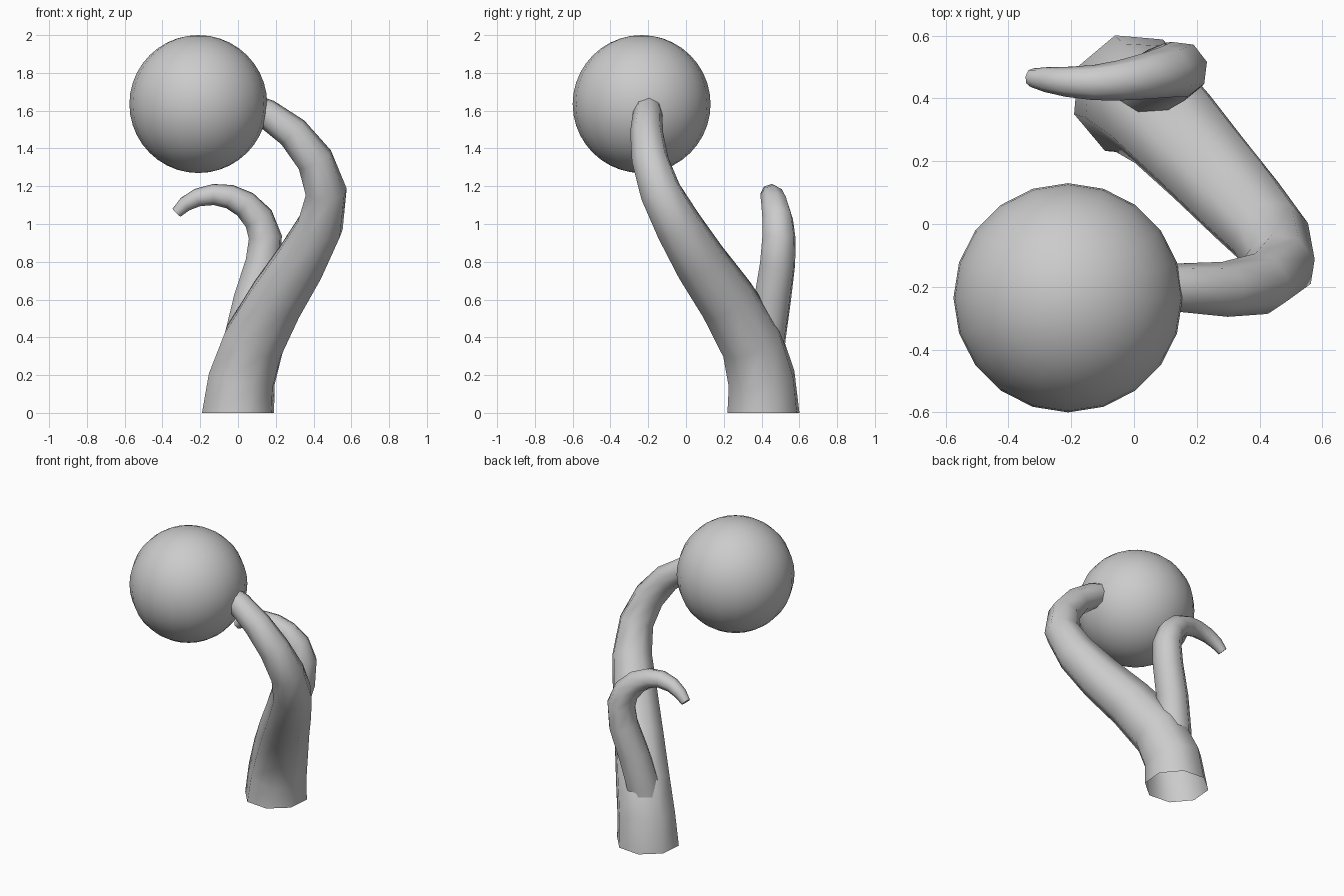
import bpy, bmesh, math
from mathutils import Vector

if "Cube" in bpy.data.objects:
    bpy.data.objects.remove(bpy.data.objects["Cube"])


def smooth(obj, angle):
    bpy.ops.object.select_all(action='DESELECT')
    obj.select_set(True)
    bpy.context.view_layer.objects.active = obj
    bpy.ops.object.shade_smooth_by_angle(angle=math.radians(angle))


def tube(name, path, sides=8, turn=17.5, start=None):
    """Tapered tube through (x, y, z, radius) points, open at the root."""
    pts = [Vector(p[:3]) for p in path]
    bm = bmesh.new()
    rings = []
    u = Vector((1, 0, 0))
    last = len(pts) - 1
    for i, p in enumerate(pts):
        d = (pts[min(i + 1, last)] - pts[max(i - 1, 0)]).normalized()
        if i == 0 and start:
            d = Vector(start)
        u = (u - d * u.dot(d)).normalized()
        v = d.cross(u)
        ring = []
        for k in range(sides):
            a = math.radians(turn) + 2 * math.pi * k / sides
            ring.append(bm.verts.new(p + (u * math.cos(a) + v * math.sin(a)) * path[i][3]))
        rings.append(ring)
    for a, b in zip(rings, rings[1:]):
        for k in range(sides):
            n = (k + 1) % sides
            bm.faces.new((a[k], a[n], b[n], b[k]))
    bm.faces.new(rings[-1])
    mesh = bpy.data.meshes.new(name)
    bm.to_mesh(mesh)
    bm.free()
    obj = bpy.data.objects.new(name, mesh)
    bpy.context.collection.objects.link(obj)
    smooth(obj, 60)
    return obj


# Main stem: leans forward and right, then hooks left into the ball
tube("main_stem", [
    (0.00, 0.41, 0.00, 0.200),
    (0.02, 0.40, 0.18, 0.187),
    (0.085, 0.345, 0.38, 0.174),
    (0.205, 0.215, 0.60, 0.158),
    (0.333, 0.075, 0.80, 0.144),
    (0.435, -0.04, 0.99, 0.128),
    (0.467, -0.135, 1.17, 0.112),
    (0.407, -0.19, 1.34, 0.099),
    (0.29, -0.208, 1.485, 0.088),
    (0.15, -0.203, 1.585, 0.078),
    (0.07, -0.20, 1.615, 0.074),
], start=(0, 0, 1))

# Side branch: rises behind the stem and curls over to the left
tube("side_branch", [
    (0.02, 0.405, 0.28, 0.115),
    (0.032, 0.425, 0.40, 0.108),
    (0.075, 0.458, 0.60, 0.102),
    (0.132, 0.485, 0.79, 0.097),
    (0.145, 0.492, 0.93, 0.091),
    (0.109, 0.485, 1.03, 0.083),
    (0.037, 0.470, 1.105, 0.073),
    (-0.045, 0.457, 1.145, 0.064),
    (-0.13, 0.450, 1.156, 0.056),
    (-0.215, 0.453, 1.140, 0.048),
    (-0.28, 0.460, 1.105, 0.040),
    (-0.325, 0.466, 1.060, 0.030),
])

# Ball at the stem tip
bpy.ops.mesh.primitive_uv_sphere_add(segments=20, ring_count=20, radius=0.365,
                                     location=(-0.21, -0.235, 1.635))
ball = bpy.context.object
ball.name = "ball"
smooth(ball, 40)
